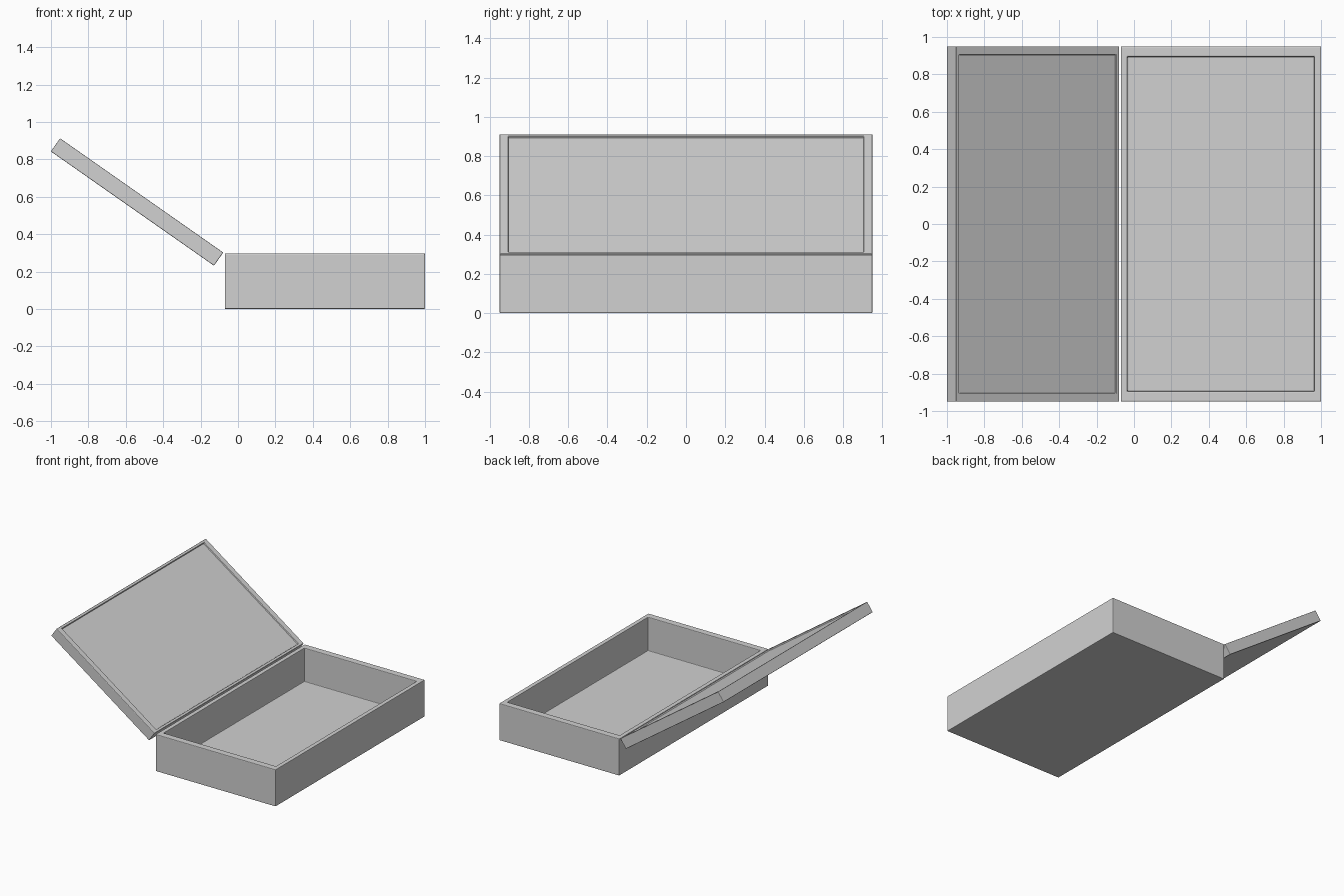
import bpy, bmesh, math

if "Cube" in bpy.data.objects:
    bpy.data.objects.remove(bpy.data.objects["Cube"])

grey = bpy.data.materials.new("plain_grey")
grey.diffuse_color = (0.64, 0.64, 0.64, 1)
grey.use_nodes = True
grey.node_tree.nodes["Principled BSDF"].inputs["Base Color"].default_value = grey.diffuse_color


def tray(name, size, rim, depth, bevel):
    """Block with a rectangular pocket sunk into its top; origin at top right edge."""
    lx, ly, lz = size
    bm = bmesh.new()

    def ring(x0, x1, y, z):
        return [bm.verts.new(p) for p in ((x0, -y, z), (x1, -y, z), (x1, y, z), (x0, y, z))]

    loops = [
        ring(-lx, 0, ly / 2, -lz),                               # underside
        ring(-lx, 0, ly / 2, 0),                                 # outer top edge
        ring(-lx + rim[0], -rim[0], ly / 2 - rim[1], 0),         # inner top edge
        ring(-lx + rim[0], -rim[0], ly / 2 - rim[1], -depth),    # pocket floor
    ]
    for a, b in zip(loops, loops[1:]):
        for i in range(4):
            j = (i + 1) % 4
            bm.faces.new((a[i], a[j], b[j], b[i]))
    bm.faces.new(loops[0][::-1])
    bm.faces.new(loops[-1])
    bmesh.ops.recalc_face_normals(bm, faces=bm.faces)
    me = bpy.data.meshes.new(name)
    bm.to_mesh(me)
    bm.free()
    me.materials.append(grey)
    ob = bpy.data.objects.new(name, me)
    bpy.context.collection.objects.link(ob)
    mod = ob.modifiers.new("softened_edges", 'BEVEL')
    mod.width = bevel
    mod.segments = 2
    return ob


# Open box body
body = tray("box_body", (1.07, 1.9, 0.297), (0.035, 0.055), 0.27, 0.005)
body.location = (1.0, 0, 0.297)

# Lid, swung open about the top left edge of the box
lid = tray("box_lid", (1.065, 1.9, 0.086), (0.02, 0.045), 0.012, 0.004)
lid.location = (-0.079, 0, 0.302)
lid.rotation_euler = (0, math.radians(35), 0)
